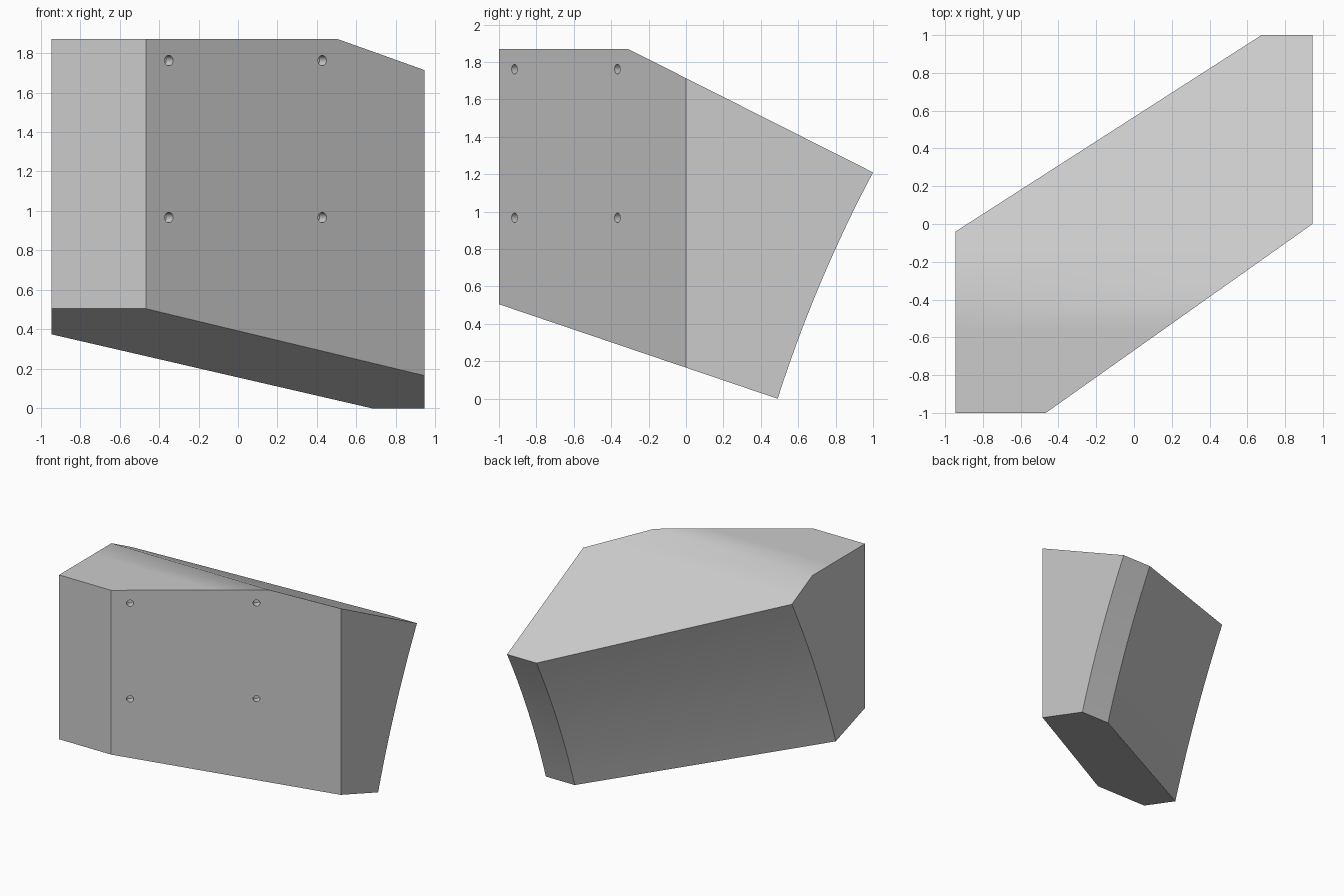
import bpy, bmesh, math
from mathutils import Vector, Matrix

cube = bpy.data.objects.get("Cube")
if cube:
    bpy.data.objects.remove(cube)

# Single material
grey = bpy.data.materials.new("plain grey")
grey.use_nodes = True
colour = (0.6, 0.6, 0.6, 1)
grey.diffuse_color = colour
grey.node_tree.nodes["Principled BSDF"].inputs["Base Color"].default_value = colour

HALF = 0.945      # half width
CREASE = -0.31    # where the top starts to slope
STEPS = 16        # segments in the curved back


def top_z(y):
    return 1.87 - max(0, y - CREASE) * 0.504


def bottom_z(y):
    return 0.505 - (y + 1) * 0.339


def on_top(x, y):
    return Vector((x, y, top_z(y)))


def on_bottom(x, y):
    return Vector((x, y, bottom_z(y)))


def back_curve(low, high):
    """Hollow curve between a bottom corner and a top corner."""
    points = []
    for i in range(STEPS + 1):
        t = i / STEPS
        sag = 4 * t * (1 - t)
        points.append(low.lerp(high, t) + Vector((0, -0.027, 0.011)) * sag)
    return points


# Corners of the body
front_a = (-HALF, -1)
front_b = (-0.467, -1)
front_c = (HALF, 0)
crease_x = front_b[0] + (CREASE + 1) * (HALF - front_b[0])

bm = bmesh.new()


def verts(points):
    return [bm.verts.new(p) for p in points]


low_a, low_b, low_c = verts(on_bottom(*p) for p in (front_a, front_b, front_c))
top_a, top_b, top_c = verts(on_top(*p) for p in (front_a, front_b, front_c))
crease_r, crease_l = verts([on_top(crease_x, CREASE), on_top(-HALF, CREASE)])
col_d = verts(back_curve(on_bottom(HALF, 0.49), on_top(HALF, 1)))
col_e = verts(back_curve(on_bottom(0.68, 0.49), on_top(0.675, 1)))
col_f = verts(back_curve(on_bottom(-HALF, -0.617), on_top(-HALF, -0.04)))

# Front, slanted front, sides, bottom and two-part top
bm.faces.new([low_a, low_b, top_b, top_a])
bm.faces.new([low_b, low_c, top_c, crease_r, top_b])
bm.faces.new([low_c] + col_d + [top_c])
bm.faces.new([low_a, top_a, crease_l] + col_f[::-1])
bm.faces.new([low_a, col_f[0], col_e[0], col_d[0], low_c, low_b])
top_faces = [bm.faces.new([top_a, top_b, crease_r, crease_l]),
             bm.faces.new([crease_l, crease_r, top_c, col_d[-1], col_e[-1], col_f[-1]])]

# Curved back strips
for left, right in ((col_d, col_e), (col_e, col_f)):
    for i in range(STEPS):
        bm.faces.new([left[i], right[i], right[i + 1], left[i + 1]])

# Support loops that hold the soft bend of the top near its crease
for face, y in zip(top_faces, (-0.55, -0.1)):
    bmesh.ops.bisect_plane(bm, geom=[face] + list(face.edges) + list(face.verts),
                           plane_co=(0, y, 0), plane_no=(0, 1, 0))
bmesh.ops.recalc_face_normals(bm, faces=bm.faces)

mesh = bpy.data.meshes.new("angled_body")
bm.to_mesh(mesh)
bm.free()
mesh.materials.append(grey)
body = bpy.data.objects.new("angled_body", mesh)
bpy.context.collection.objects.link(body)

# Cutter for four mounting holes square to the slanted front
along = Vector((HALF - front_b[0], 1, 0)).normalized()
normal = Vector((along.y, -along.x, 0))
turn = normal.to_track_quat('Z', 'Y').to_matrix().to_4x4()
bm = bmesh.new()
for x in (-0.35, 0.427):
    y = -1 + (x - front_b[0]) / (HALF - front_b[0])
    for z in (0.967, 1.762):
        bmesh.ops.create_cone(bm, cap_ends=True, segments=24, radius1=0.026, radius2=0.026,
                              depth=0.12, matrix=Matrix.Translation((x, y, z)) @ turn)
cut_mesh = bpy.data.meshes.new("hole_cutter")
bm.to_mesh(cut_mesh)
bm.free()
cut_mesh.materials.append(grey)
cutter = bpy.data.objects.new("hole_cutter", cut_mesh)
bpy.context.collection.objects.link(cutter)
cutter.hide_render = True

# Cut the holes, drop the cutter, shade
cut = body.modifiers.new("mounting_holes", 'BOOLEAN')
cut.operation = 'DIFFERENCE'
cut.solver = 'EXACT'
cut.object = cutter
bpy.ops.object.select_all(action='DESELECT')
body.select_set(True)
bpy.context.view_layer.objects.active = body
bpy.ops.object.modifier_apply(modifier=cut.name)
bpy.data.objects.remove(cutter)
bpy.ops.object.shade_smooth_by_angle(angle=math.radians(30))
